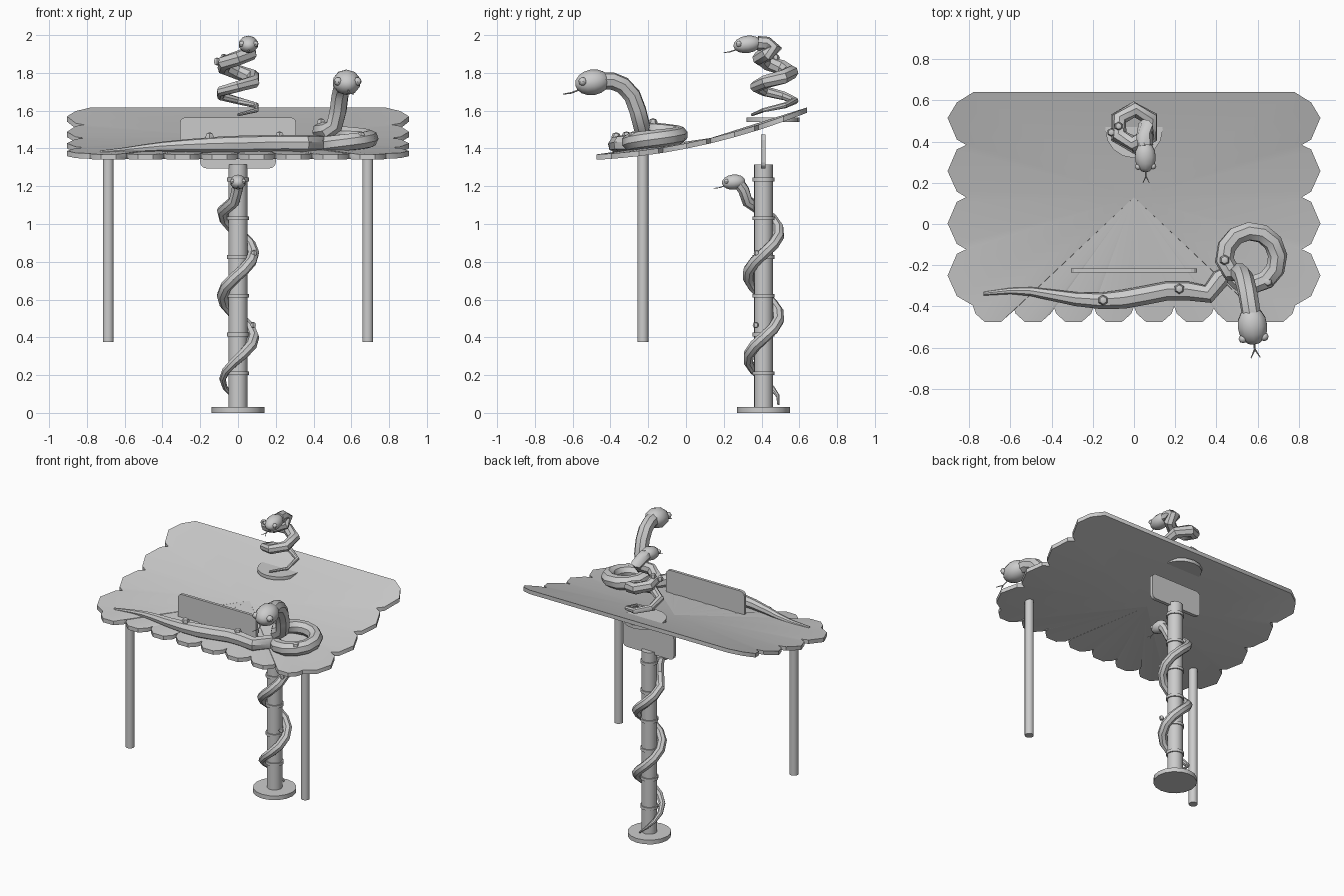
import bpy, bmesh, math
from mathutils import Vector, Matrix

if "Cube" in bpy.data.objects:
    bpy.data.objects.remove(bpy.data.objects["Cube"])


def finish(bm, name, smooth=False):
    bmesh.ops.recalc_face_normals(bm, faces=bm.faces)
    me = bpy.data.meshes.new(name)
    bm.to_mesh(me)
    bm.free()
    ob = bpy.data.objects.new(name, me)
    bpy.context.collection.objects.link(ob)
    if smooth:
        bpy.ops.object.select_all(action='DESELECT')
        ob.select_set(True)
        bpy.context.view_layer.objects.active = ob
        bpy.ops.object.shade_smooth_by_angle(angle=math.radians(40))
    return ob


def cylinder(name, x, y, z0, z1, r, n=16):
    bm = bmesh.new()
    bmesh.ops.create_cone(bm, cap_ends=True, segments=n, radius1=r, radius2=r,
                          depth=z1 - z0, matrix=Matrix.Translation((x, y, (z0 + z1) / 2)))
    return finish(bm, name, True)


def rounded_plate(name, hw, z0, z1, y, t, r):
    bm = bmesh.new()
    pts = []
    for k, (cx, cz) in enumerate([(hw - r, z1 - r), (r - hw, z1 - r), (r - hw, z0 + r), (hw - r, z0 + r)]):
        for i in range(4):
            a = math.pi / 2 * (k + i / 3)
            pts.append((cx + r * math.cos(a), y - t / 2, cz + r * math.sin(a)))
    f = bm.faces.new([bm.verts.new(p) for p in pts])
    ext = bmesh.ops.extrude_face_region(bm, geom=[f])['geom']
    bmesh.ops.translate(bm, verts=[v for v in ext if isinstance(v, bmesh.types.BMVert)], vec=(0, t, 0))
    return finish(bm, name)


def tube(bm, pts, radii, n=8):
    pts = [Vector(p) for p in pts]
    last, side = None, None
    for i, p in enumerate(pts):
        a, b = pts[max(i - 1, 0)], pts[min(i + 1, len(pts) - 1)]
        d = (b - a).normalized()
        if side is None:
            side = d.cross(Vector((0.1, 0.2, 1))).normalized()
        side = (side - d * side.dot(d)).normalized()
        up = d.cross(side)
        ring = [bm.verts.new(p + radii[i] * (side * math.cos(2 * math.pi * k / n) + up * math.sin(2 * math.pi * k / n)))
                for k in range(n)]
        if last:
            for k in range(n):
                bm.faces.new((last[k], last[(k + 1) % n], ring[(k + 1) % n], ring[k]))
        else:
            bm.faces.new(ring)
        last = ring
    bm.faces.new(last)


def snake(name, path, r, taper, bumps, head, size, fwd):
    # body with tapered tail
    bm = bmesh.new()
    n = len(path) - 1
    tube(bm, path, [r * min(1, 0.2 + 0.8 * i / n / taper) for i in range(n + 1)])
    finish(bm, name + "_body", True)
    # raised scale bumps
    bm = bmesh.new()
    for b in bumps:
        bmesh.ops.create_uvsphere(bm, u_segments=6, v_segments=4, radius=r * 0.55, matrix=Matrix.Translation(b))
    finish(bm, name + "_bumps", True)
    # head: local y is forward
    f = Vector(fwd).normalized()
    s = f.cross(Vector((0, 0, 1))).normalized()
    u = s.cross(f)
    m = Matrix.Translation(head) @ Matrix((s, f, u)).transposed().to_4x4()
    w, l, h = size
    bm = bmesh.new()
    bmesh.ops.create_uvsphere(bm, u_segments=10, v_segments=8, radius=1,
                              matrix=m @ Matrix.Diagonal((w, l, h, 1)) @ Matrix.Rotation(math.pi / 2, 4, 'X'))
    finish(bm, name + "_head", True)
    # eyes
    bm = bmesh.new()
    for sx in (-1, 1):
        bmesh.ops.create_uvsphere(bm, u_segments=8, v_segments=6, radius=w * 0.3,
                                  matrix=m @ Matrix.Translation((sx * w * 0.68, l * 0.6, h * 0.2)))
    finish(bm, name + "_eyes", True)
    # forked tongue
    bm = bmesh.new()
    t = w * 0.06
    fork = m @ Vector((0, l * 1.3, -h * 0.55))
    tube(bm, [m @ Vector((0, l * 0.8, -h * 0.4)), fork], [t, t], 4)
    for sx in (-1, 1):
        tube(bm, [fork, m @ Vector((sx * w * 0.3, l * 1.75, -h * 0.55))], [t, t * 0.5], 4)
    finish(bm, name + "_tongue")


# scalloped canopy: half outline from back centre to front centre
half = [(0.78, 0.64), (0.86, 0.59), (0.905, 0.515), (0.86, 0.41)]
for cy in (0.257, 0.003, -0.25):
    half += [(0.815, cy + 0.127), (0.86, cy + 0.105), (0.905, cy), (0.86, cy - 0.1)]
for cx in (0.685, 0.49, 0.293, 0.098):
    half += [(cx + 0.098, -0.395), (cx + 0.085, -0.435), (cx + 0.04, -0.475), (cx - 0.04, -0.475), (cx - 0.085, -0.435)]
outline = half + [(0, -0.4)] + [(-x, y) for x, y in reversed(half)]


def height(y):
    return 1.34 + 0.138 * (y + 0.48) + 0.156 * (y + 0.48) * (y - 0.1)


bm = bmesh.new()
rims = []
for dz in (0, 0.028):
    c = bm.verts.new((0, 0.13, height(0.13) + dz))
    rim = [bm.verts.new((x, y, height(y) + dz)) for x, y in outline]
    for i in range(len(rim)):
        bm.faces.new((c, rim[i - 1], rim[i]))
    rims.append(rim)
for i in range(len(outline)):
    bm.faces.new((rims[0][i - 1], rims[0][i], rims[1][i], rims[1][i - 1]))
finish(bm, "canopy", True)

# pole, base, bands, front legs
cylinder("pole", 0, 0.41, 0, 1.315, 0.05)
cylinder("pole_base", 0, 0.41, 0, 0.03, 0.14)
for i in range(6):
    cylinder("pole_band", 0, 0.41, 0.2 + 0.205 * i, 0.22 + 0.205 * i, 0.058)
for sx in (-1, 1):
    cylinder("front_leg", sx * 0.687, -0.228, 0.375, 1.372, 0.029)

# panels and coil plinth
rounded_plate("front_panel", 0.307, 1.385, 1.565, -0.225, 0.02, 0.03)
rounded_plate("pole_bracket", 0.2, 1.295, 1.475, 0.41, 0.024, 0.03)
cylinder("coil_plinth", 0, 0.46, 1.54, 1.563, 0.14)

# snake winding up the pole
path = []
for i in range(25):
    t = i / 10
    a = math.radians(75 + 360 * t)
    r = 0.082
    path.append((r * math.cos(a), 0.41 + r * math.sin(a), 0.045 + 0.445 * t))
path = path[:-1] + [(-0.02, 0.325, 1.12), (-0.005, 0.305, 1.18), (0, 0.28, 1.215)]
snake("pole_snake", path, 0.031, 0.25, [(0.08, 0.37, 0.465), (0.085, 0.375, 0.845)],
      (0, 0.252, 1.222), (0.042, 0.062, 0.04), (0, -1, -0.1))

# coiled snake on the plinth
path = []
for i in range(14):
    t = i / 6
    a = math.radians(270 + 360 * t)
    r = 0.118 - 0.02 * t
    path.append((r * math.cos(a), 0.468 + r * math.sin(a), 1.578 + 0.15 * t))
path += [(0.055, 0.47, 1.93), (0.05, 0.43, 1.953), (0.055, 0.38, 1.957)]
snake("coiled_snake", path, 0.039, 0.5, [(-0.11, 0.445, 1.86), (-0.075, 0.475, 1.88)],
      (0.055, 0.325, 1.951), (0.053, 0.075, 0.046), (0.03, -1, -0.15))

# large snake along the front edge, looping into a raised neck
path = [(-0.73, -0.338, 1.38), (-0.6, -0.325, 1.39), (-0.5, -0.328, 1.4), (-0.4, -0.345, 1.408),
        (-0.28, -0.365, 1.414), (-0.16, -0.373, 1.418), (-0.05, -0.365, 1.42), (0.06, -0.345, 1.422),
        (0.16, -0.325, 1.425), (0.26, -0.325, 1.425), (0.36, -0.34, 1.424), (0.42, -0.265, 1.424)]
for i in range(12):
    a = math.radians(215 + 30 * i)
    path.append((0.568 + 0.13 * math.cos(a), -0.165 + 0.13 * math.sin(a), 1.42 + 0.0065 * i))
path += [(0.475, -0.235, 1.495), (0.51, -0.235, 1.52), (0.53, -0.255, 1.6), (0.54, -0.285, 1.68),
         (0.552, -0.335, 1.735), (0.562, -0.39, 1.757), (0.57, -0.44, 1.757)]
snake("large_snake", path, 0.047, 0.2,
      [(-0.15, -0.37, 1.46), (0.22, -0.315, 1.465), (0.65, -0.28, 1.465), (0.44, -0.175, 1.535)],
      (0.575, -0.495, 1.75), (0.075, 0.093, 0.068), (0.1, -1, -0.16))
